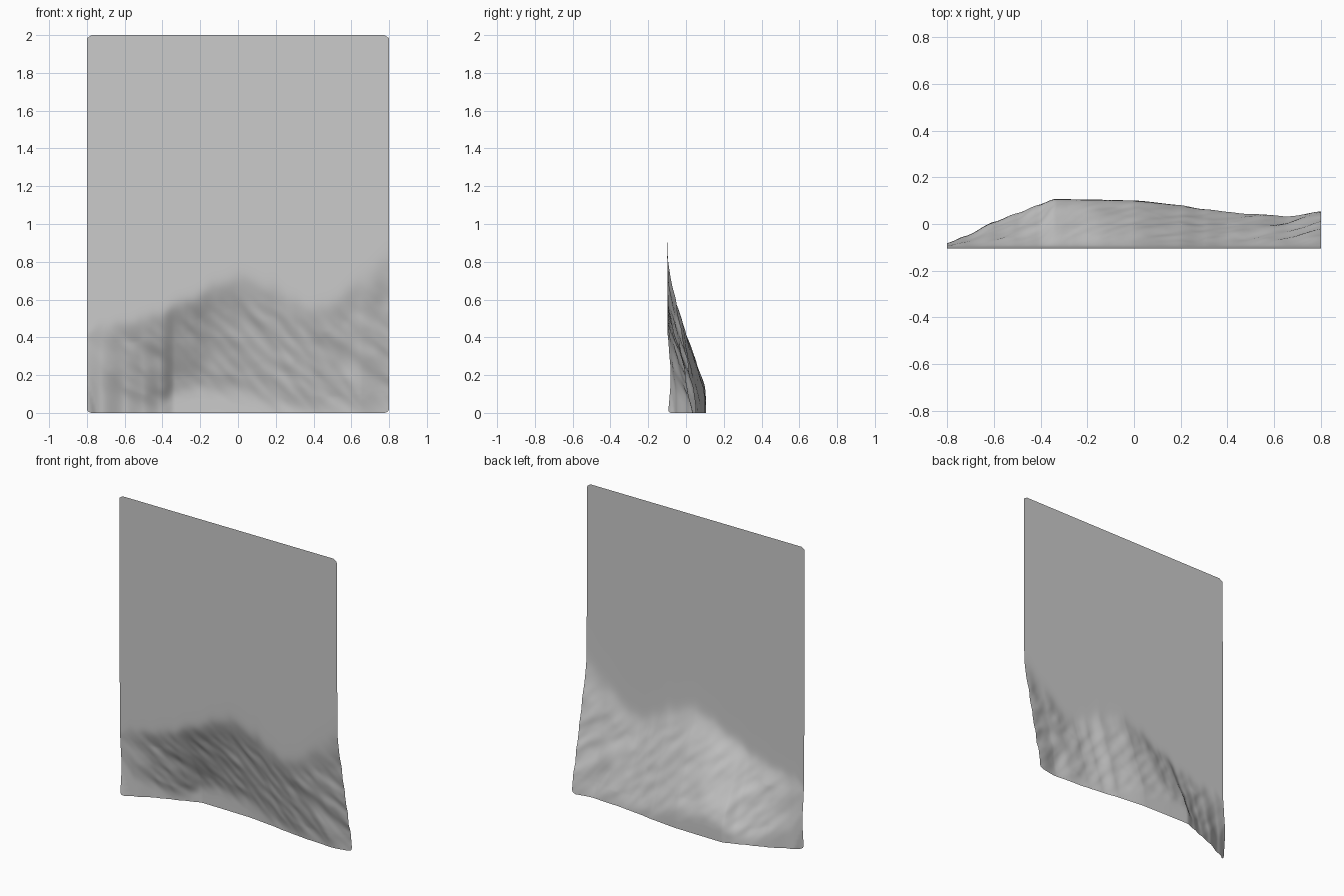
import bpy, bmesh, math
from mathutils import Vector, noise

if "Cube" in bpy.data.objects:
    bpy.data.objects.remove(bpy.data.objects["Cube"])

# Relief columns: x, height where the slope begins, depth of the foot, height of the flat foot
COLUMNS = [
    (-0.80, 0.42, 0.015, 0.25), (-0.72, 0.47, 0.045, 0.12), (-0.60, 0.47, 0.105, 0.08),
    (-0.50, 0.49, 0.143, 0.04), (-0.41, 0.53, 0.178, 0.05), (-0.34, 0.56, 0.203, 0.11),
    (-0.20, 0.63, 0.201, 0.14), (0.00, 0.71, 0.197, 0.12), (0.20, 0.66, 0.178, 0.05),
    (0.30, 0.58, 0.160, 0.03), (0.40, 0.54, 0.150, 0.02), (0.53, 0.60, 0.140, 0.01),
    (0.65, 0.70, 0.130, 0.01), (0.80, 0.81, 0.154, 0.00)]
NX, NZ, R = 160, 200, 0.025


def column(x):
    x = max(-0.8, min(0.8, x))
    for a, b in zip(COLUMNS, COLUMNS[1:]):
        if x <= b[0]:
            t = (x - a[0]) / (b[0] - a[0])
            t = t * t * (3 - 2 * t) * 0.5 + t * 0.5
            return [p + (q - p) * t for p, q in zip(a[1:], b[1:])]
    return COLUMNS[-1][1:]


def depth(x, z):
    top, foot, flat = column(x)
    top += 0.025 * noise.noise(Vector((x * 11, 3, 0)))
    t = (top - z) / (top - flat)
    # soft shoulders at both ends of the slope
    soft = 0.04
    ramp = soft * (math.log1p(math.exp(min(t / soft, 40))) -
                   math.log1p(math.exp(min((t - 1) / soft, 40))))
    # diagonal creases on the slope only
    mask = max(0, min(1, ramp * 4)) * max(0, min(1, (1.12 - t) * 4))
    mask *= min(1, foot / 0.1)
    u, v = x * 0.75 + z * 0.66, z * 0.75 - x * 0.66
    crease = (0.011 * noise.noise(Vector((u * 10, v * 3.5, 1))) +
              0.005 * noise.noise(Vector((u * 20, v * 8, 7))))
    return -0.096 - 0.004 * z + foot * ramp + crease * mask


# Upright sheet with slightly rounded corners
bm = bmesh.new()
grid = []
for j in range(NZ + 1):
    # rows are packed more densely over the relief
    s = j / NZ
    z = 2 * s * (0.5 + 0.5 * s)
    d = min(z, 2 - z)
    half = 0.8 - (R - math.sqrt(R * R - (R - d) ** 2) if d < R else 0)
    row = []
    for i in range(NX + 1):
        x = half * (2 * i / NX - 1)
        row.append(bm.verts.new((x, depth(x, z), z)))
    grid.append(row)
for a, b in zip(grid, grid[1:]):
    for i in range(NX):
        bm.faces.new((a[i], a[i + 1], b[i + 1], b[i])).smooth = True

mesh = bpy.data.meshes.new("relief_sheet")
bm.to_mesh(mesh)
bm.free()
sheet = bpy.data.objects.new("relief_sheet", mesh)
bpy.context.collection.objects.link(sheet)
